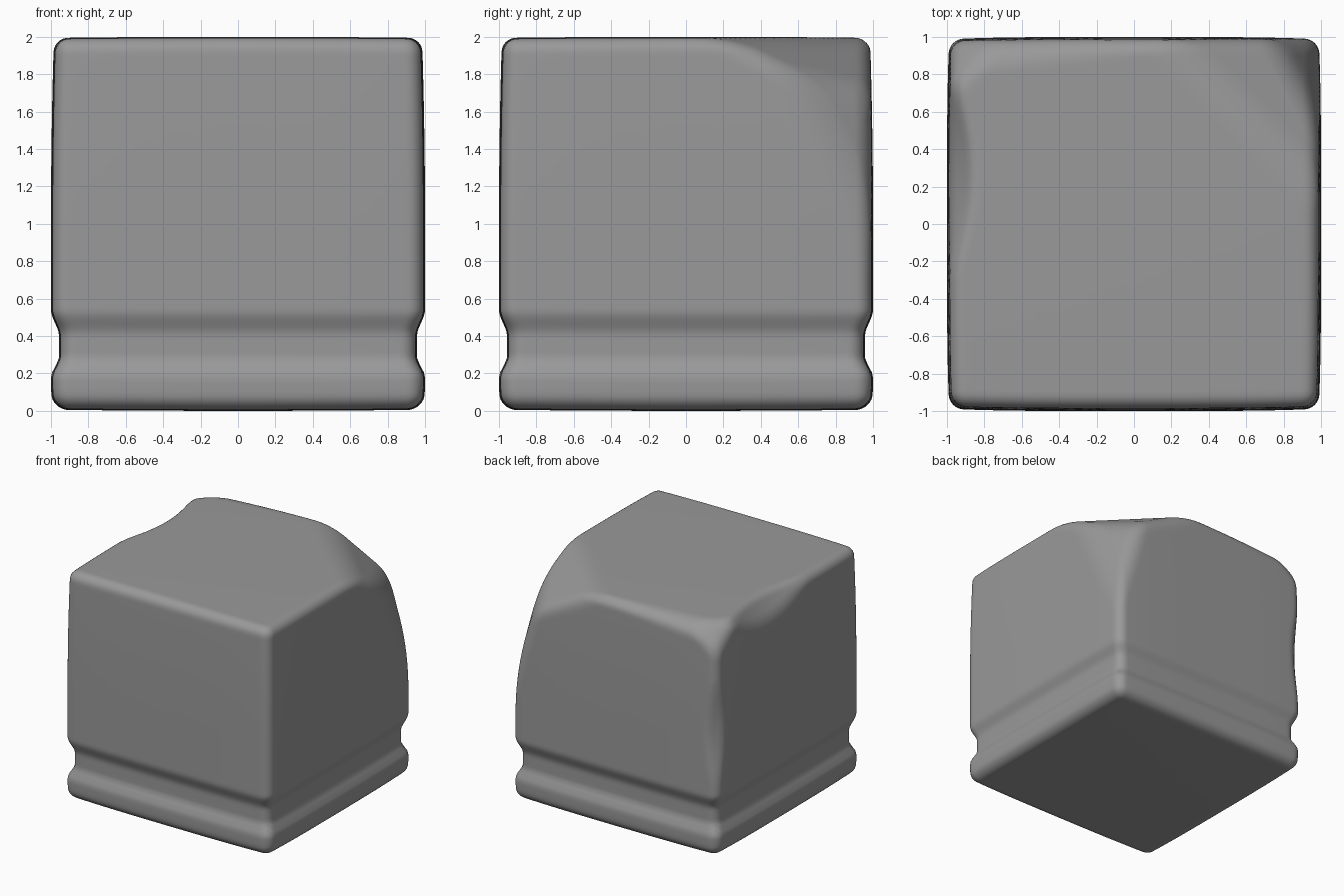
import bpy, bmesh
from math import sqrt
from mathutils import Vector

if "Cube" in bpy.data.objects:
    bpy.data.objects.remove(bpy.data.objects["Cube"])

R = 0.075          # general edge rounding
# half-width profile of the moulded base: (z, inset)
GROOVE = [(-1, 0), (0.18, 0), (0.29, 0.043), (0.40, 0.043), (0.54, 0), (3, 0)]


def inset(z):
    for (z0, a), (z1, b) in zip(GROOVE, GROOVE[1:]):
        if z <= z1:
            t = (z - z0) / (z1 - z0)
            return a + (b - a) * t * t * (3 - 2 * t)
    return 0


def smooth_max(a, b, k):
    h = max(k - abs(a - b), 0) / k
    return max(a, b) + h * h * k / 4


# flat chips: (normal, offset along unnormalised normal, blend)
CHIPS = []
for n, o, k in [((0.5, 0.5, 1), 2.585, 0.08),      # broad back right chip
                ((3.3, 2, 1), 6.24, 0.09),         # steep back right chip
                ((-0.12, 1, 1.3), 3.566, 0.05),    # worn back top edge
                ((-1, 1, 1.2), 4.09, 0.06)]:       # back left corner
    v = Vector(n)
    CHIPS.append((v.normalized(), o / v.length, k))


def shape(p):
    """Signed field of the worn block: negative inside."""
    x, y, z = p
    g = inset(z)
    up = 0.016 * max(z - 1, 0) ** 2
    low = 0.03 * max(0.14 - z, 0) / 0.14           # rounder foot
    dx = abs(x) - 1 + g + 0.013 * y ** 4 + up + low * low * 20
    dy = abs(y) - 1 + g + 0.013 * x ** 4 + up + low * low * 20
    s = 0.006 * (x * x + y * y)
    dz = max(z - 2, -z) + s
    u = [max(d + R, 0) for d in (dx, dy, dz)]
    d = sqrt(u[0] ** 2 + u[1] ** 2 + u[2] ** 2) - R
    for n, o, k in CHIPS:
        d = smooth_max(d, n.dot(p) - o, k)
    # scooped chip along the left top edge
    left = -0.819 * x + 0.574 * z - 1.855 - 0.14 * ((y - 0.27) / 0.66) ** 2
    d = smooth_max(d, left, 0.04)
    # slight wear down the back left vertical edge
    edge = (y - x) * 0.7071 - 1.335 - 0.06 * ((z - 1.1) / 0.5) ** 2
    return smooth_max(d, edge, 0.03)


# stone block: dense cube shrunk onto the worn shape
bm = bmesh.new()
bmesh.ops.create_cube(bm, size=2)
bmesh.ops.subdivide_edges(bm, edges=bm.edges[:], cuts=79, use_grid_fill=True)
centre = Vector((0, 0, 1))
for v in bm.verts:
    lo, hi = 0.5, 1.1
    for _ in range(14):
        mid = (lo + hi) / 2
        if shape(centre + v.co * mid) < 0:
            lo = mid
        else:
            hi = mid
    v.co = centre + v.co * lo
bmesh.ops.recalc_face_normals(bm, faces=bm.faces[:])
for f in bm.faces:
    f.smooth = True
mesh = bpy.data.meshes.new("stone_block")
bm.to_mesh(mesh)
bm.free()
block = bpy.data.objects.new("stone_block", mesh)
bpy.context.collection.objects.link(block)

# dark grey stone
stone = bpy.data.materials.new("dark_stone")
stone.diffuse_color = (0.32, 0.32, 0.32, 1)
stone.use_nodes = True
stone.node_tree.nodes["Principled BSDF"].inputs["Base Color"].default_value = stone.diffuse_color
mesh.materials.append(stone)
